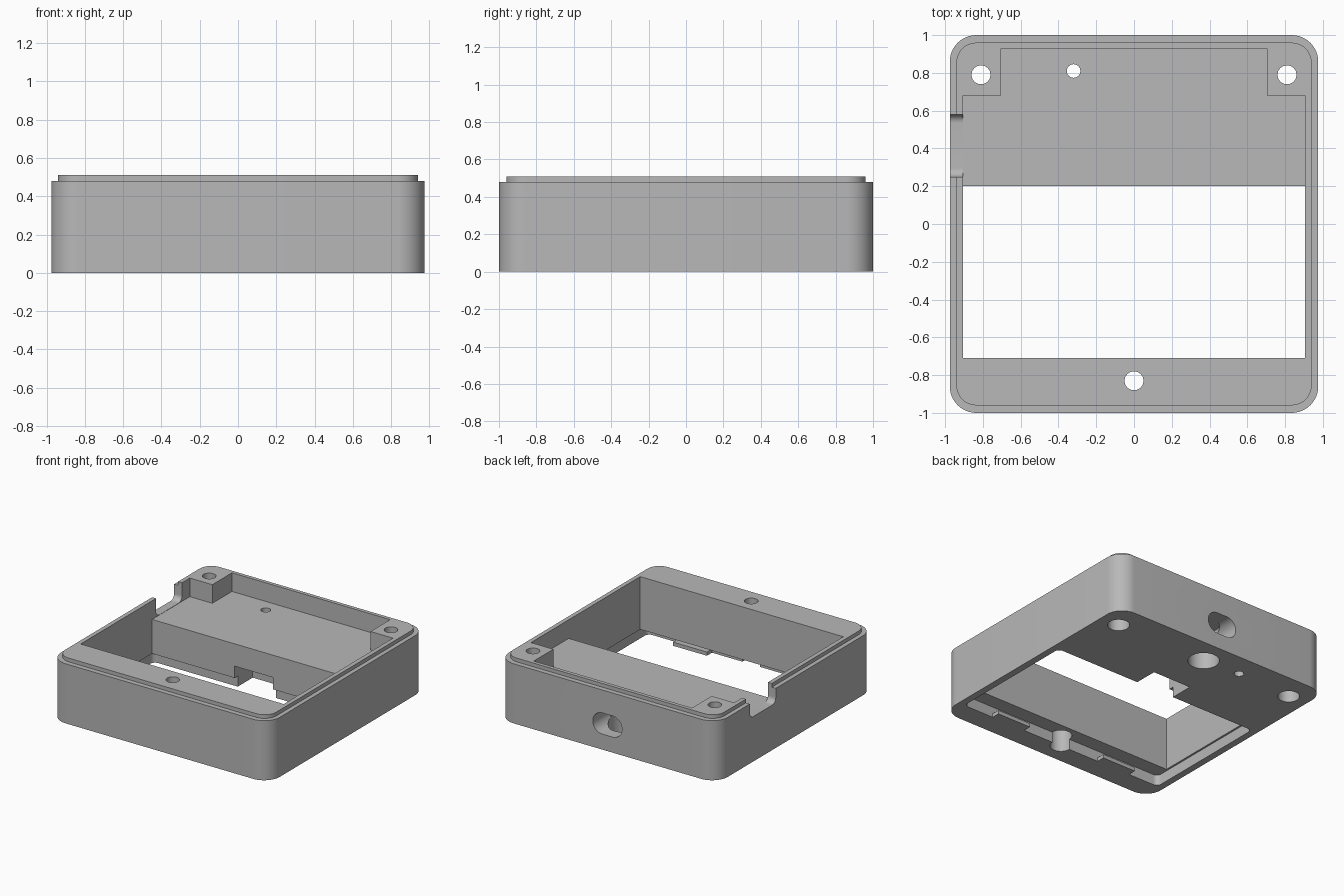
import bpy
import bmesh
from math import cos, sin, pi

default = bpy.data.objects.get("Cube")
if default:
    bpy.data.objects.remove(default)

grey = bpy.data.materials.new("plain grey")
grey.use_nodes = True
colour = (0.48, 0.48, 0.48, 1)
grey.diffuse_color = colour
grey.node_tree.nodes["Principled BSDF"].inputs["Base Color"].default_value = colour


def rounded(x0, x1, y0, y1, r, steps=12):
    """Counter-clockwise outline of a rectangle with round corners."""
    centres = [(x1 - r, y1 - r), (x0 + r, y1 - r), (x0 + r, y0 + r), (x1 - r, y0 + r)]
    return [(cx + r * cos((k + i / steps) * pi / 2), cy + r * sin((k + i / steps) * pi / 2))
            for k, (cx, cy) in enumerate(centres) for i in range(steps + 1)]


def circle(x, y, r, sides=48):
    return [(x + r * cos(2 * pi * i / sides), y + r * sin(2 * pi * i / sides))
            for i in range(sides)]


def loft(name, rings, place=lambda u, v, w: (u, v, w)):
    """Solid through a stack of (outline, level) rings."""
    bm = bmesh.new()
    loops = [[bm.verts.new(place(u, v, w)) for u, v in outline] for outline, w in rings]
    bm.faces.new(loops[0][::-1])
    bm.faces.new(loops[-1])
    for low, high in zip(loops, loops[1:]):
        for i in range(len(low)):
            j = (i + 1) % len(low)
            bm.faces.new((low[i], low[j], high[j], high[i]))
    bmesh.ops.recalc_face_normals(bm, faces=bm.faces)
    mesh = bpy.data.meshes.new(name)
    bm.to_mesh(mesh)
    bm.free()
    mesh.materials.append(grey)
    obj = bpy.data.objects.new(name, mesh)
    bpy.context.collection.objects.link(obj)
    return obj


def prism(name, outline, w0, w1, **kw):
    return loft(name, [(outline, w0), (outline, w1)], **kw)


def box(x0, x1, y0, y1):
    return [(x0, y0), (x1, y0), (x1, y1), (x0, y1)]


def cut(target, cutter):
    bpy.ops.object.select_all(action='DESELECT')
    bpy.context.view_layer.objects.active = target
    target.select_set(True)
    mod = target.modifiers.new("cut", 'BOOLEAN')
    mod.operation = 'DIFFERENCE'
    mod.solver = 'EXACT'
    mod.object = cutter
    bpy.ops.object.modifier_apply(modifier=mod.name)
    bpy.data.objects.remove(cutter)


# Case shell with a stepped lip on top
wall = rounded(-.975, .975, -1, 1, .14)
lip = rounded(-.94, .94, -.96, .96, .105)
case = loft("case_shell", [(wall, 0), (wall, .48), (lip, .48), (lip, .51)])

# Rear tray, leaving a screw post in each back corner
tray = [(-.905, 0), (.905, 0), (.905, .68), (.705, .68),
        (.705, .93), (-.705, .93), (-.705, .68), (-.905, .68)]
cut(case, prism("tray_cutter", tray, .36, .7))

# Display opening, its recess underneath and the cable notch behind it
cut(case, prism("window_cutter", box(-.905, .905, -.71, .2), -.1, .7))
cut(case, prism("recess_cutter", rounded(-.92, .92, -.83, .24, .04, 6), -.1, .085))
cut(case, prism("notch_cutter", box(-.17, .17, .1, .43), -.1, .18))

# Screw holes with counterbores below
for x, y in [(-.81, .79), (.81, .79), (0, -.83)]:
    cut(case, prism("screw_cutter", circle(x, y, .05), -.1, .7))
    cut(case, prism("counterbore_cutter", circle(x, y, .08), -.1, .3))

# Small pin hole through the tray floor
cut(case, prism("pin_cutter", circle(-.32, .81, .036, 32), -.1, .7))

# Hanging hole: blind bore below, joined to an oblong slot in the back
cut(case, prism("bore_cutter", circle(0, .79, .115), -.1, .3))
cut(case, prism("slot_cutter", rounded(-.13, .13, .125, .295, .084), .79, 1.1,
                place=lambda u, v, w: (u, w, v)))

# Connector notch in the side wall, rounded at the bottom
cut(case, prism("side_cutter", rounded(.25, .58, .362, .8, .045), -1.1, -.9,
                place=lambda u, v, w: (w, u, v)))

bpy.ops.object.select_all(action='DESELECT')
case.select_set(True)
bpy.context.view_layer.objects.active = case
bpy.ops.object.shade_smooth_by_angle(angle=pi / 6)

# Retaining tabs at the front of the recess
for side, s in (("left", 1), ("right", -1)):
    x0, x1 = sorted((s * .35, s * .65))
    prism(side + "_retaining_tab", box(x0, x1, -.83, -.765), 0, .03)
